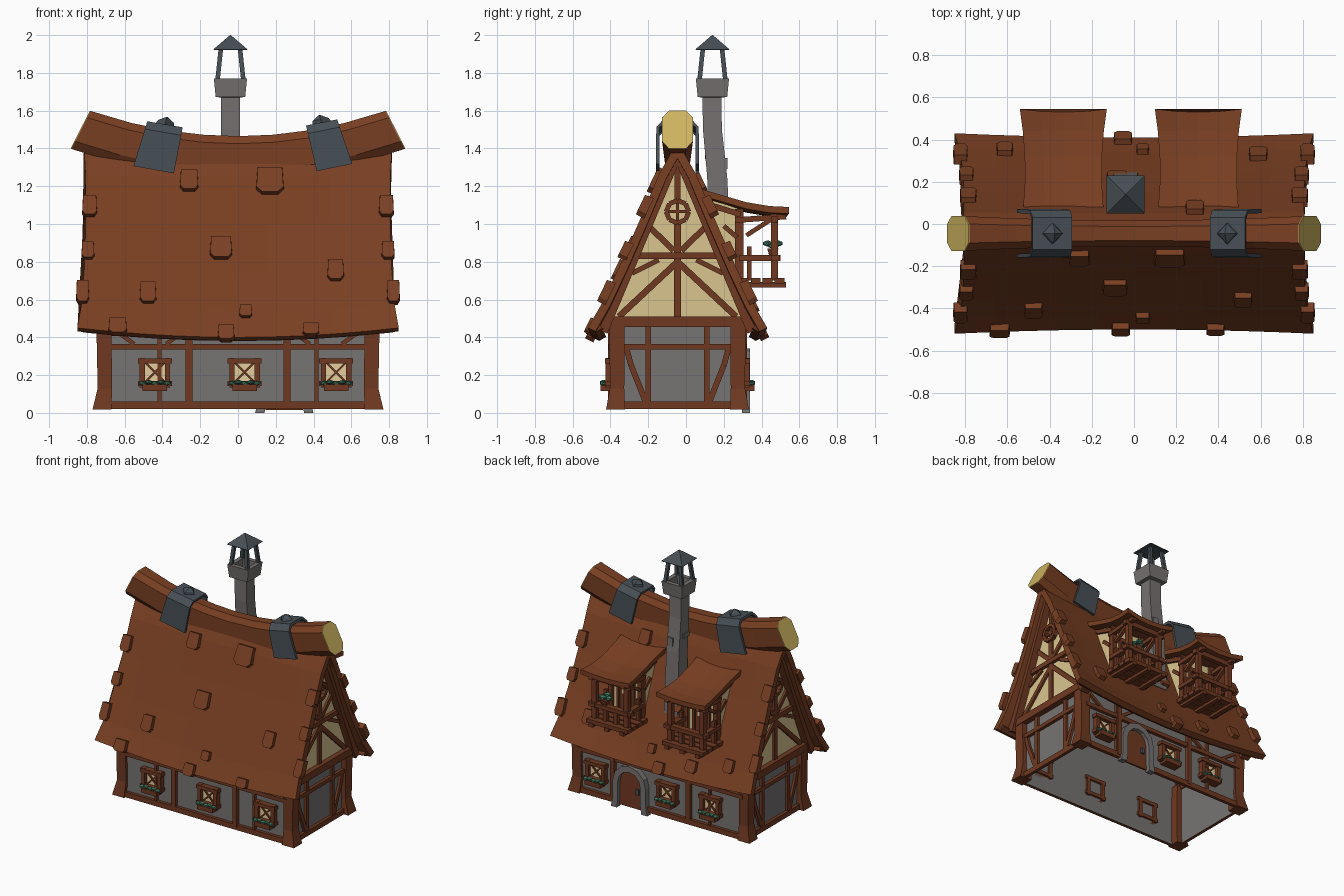
import bpy, bmesh, math
from mathutils import Vector as V, Matrix

if "Cube" in bpy.data.objects:
    bpy.data.objects.remove(bpy.data.objects["Cube"])

def lin(r, g, b):
    return [((c / 255 + 0.055) / 1.055) ** 2.4 for c in (r, g, b)] + [1]

MATS = {}
for n, c in {"roof brown": (121, 63, 34), "timber brown": (111, 57, 33), "wall grey": (119, 115, 115),
             "cream plaster": (218, 197, 143), "cut wood yellow": (206, 180, 96), "slate": (71, 79, 85),
             "chimney stone": (118, 113, 112), "leaf green": (60, 120, 94), "pane cream": (228, 206, 156)}.items():
    MATS[n] = bpy.data.materials.new(n)
    MATS[n].diffuse_color = lin(*c)
ROOF, TIM, WALL, CREAM, CUT, SLATE, STONE, LEAF, PANE = MATS
parts = {}
CY = -0.045          # house centre line in y

def part(name, mat):
    return parts.setdefault(name, (bmesh.new(), mat))[0]

def loft(name, mat, loops, caps=True):
    bm = part(name, mat)
    rows = [[bm.verts.new(p) for p in lp] for lp in loops]
    for a, b in zip(rows, rows[1:]):
        for i in range(len(a)):
            j = (i + 1) % len(a)
            bm.faces.new((a[i], a[j], b[j], b[i]))
    if caps:
        bm.faces.new(rows[0][::-1])
        bm.faces.new(rows[-1])

def square(cx, cy, z, h):
    return [V((cx + a * h, cy + b * h, z)) for a, b in ((-1, -1), (1, -1), (1, 1), (-1, 1))]

def box(name, mat, x0, x1, y0, y1, z0, z1):
    loft(name, mat, [[V((x0, y0, z)), V((x1, y0, z)), V((x1, y1, z)), V((x0, y1, z))] for z in (z0, z1)])

def blob(name, mat, p, r):
    bmesh.ops.create_icosphere(part(name, mat), subdivisions=1, radius=r,
                               matrix=Matrix.Translation(p) @ Matrix.Diagonal((1, 1, .6, 1)))

# plates, slabs and bars drawn on a wall: f maps (u, v, outward) to space
def plate(name, mat, f, poly, o0, o1):
    loft(name, mat, [[f(u, v, o) for u, v in poly] for o in (o0, o1)])

def slab(name, mat, f, u0, u1, v0, v1, o0, o1):
    plate(name, mat, f, [(u0, v0), (u1, v0), (u1, v1), (u0, v1)], o0, o1)

def bar(name, mat, f, p, q, w, o0=0.001, o1=0.02):
    p, q = V(p), V(q)
    d = (q - p).normalized() * w / 2
    s = V((-d.y, d.x))
    plate(name, mat, f, [p - s, q - s, q + s, p + s], o0, o1)

front = lambda u, v, o: V((u, -0.385 - o, v))
back = lambda u, v, o: V((u, 0.295 + o, v))
right = lambda u, v, o: V((0.71 + o, CY + u, v))
left = lambda u, v, o: V((-0.71 - o, CY + u, v))

# ground floor shell, open below
loft("wall_shell", WALL, [[V((-.71, -.385, z)), V((.71, -.385, z)), V((.71, .295, z)), V((-.71, .295, z))]
                          for z in (.02, .55)], caps=False)
# flared corner posts
for sx in (-1, 1):
    for sy in (-1, 1):
        loft("corner_posts", TIM, [square(sx * x, CY + sy * y, z, h) for x, y, z, h in
                                   ((.72, .328, .018, .05), (.705, .32, .13, .038), (.71, .32, .48, .04))])
# long wall timbers
for f in (front, back):
    n = "long_wall_timbers"
    for x0, x1 in ((-.7, .7),) if f == front else ((-.7, .11), (.38, .7)):
        slab(n, TIM, f, x0, x1, .02, .06, .001, .025)
    slab(n, TIM, f, -.7, .7, .335, .365, .001, .025)
    for x in (-.26, .26) if f == front else (-.24, .4):
        bar(n, TIM, f, (x, .04), (x, .5), .036, .001, .028)
    for s in (-1, 1):
        bar(n, TIM, f, (s * .415, .06), (s * .415, .5), .02)
        bar(n, TIM, f, (s * .26, .45), (s * .38, .365), .022)
        bar(n, TIM, f, (s * .67, .45), (s * .55, .365), .022)

# gable ends
for f in (right, left):
    n = "side_wall_timbers"
    for v0, v1 in ((.02, .06), (.335, .365)):
        slab(n, TIM, f, -.33, .33, v0, v1, .001, .025)
    for s in (-1, 1):
        bar(n, TIM, f, (s * .155, .05), (s * .155, .48), .03)
        arc = [(s * .17, .06), (s * .205, .15), (s * .245, .25), (s * .27, .34)]
        for p, q in zip(arc, arc[1:]):
            bar(n, TIM, f, p, q, .03)
    bm = part("gable_plaster", CREAM)
    bm.faces.new([bm.verts.new(f(u, v, .005)) for u, v in ((-.36, .47), (.36, .47), (0, 1.37))])
    n = "gable_timbers"
    slab(n, TIM, f, -.375, .375, .455, .51, -.01, .045)
    slab(n, TIM, f, -.24, .24, .815, .85, -.01, .03)
    bar(n, TIM, f, (0, .5), (0, 1.0), .036)
    bar(n, TIM, f, (0, 1.13), (0, 1.34), .03)
    for s in (-1, 1):
        bar(n, TIM, f, (s * .395, .43), (s * .005, 1.36), .052, -.01, .06)
        bar(n, TIM, f, (0, .80), (s * .31, .51), .034)
        bar(n, TIM, f, (s * .02, .86), (s * .165, 1.0), .032)
        bar(n, TIM, f, (s * .10, .81), (s * .24, .74), .026)
    ring = [(.06 * math.cos(i * math.pi / 4), 1.065 + .06 * math.sin(i * math.pi / 4)) for i in range(9)]
    for p, q in zip(ring, ring[1:]):
        bar("gable_wheels", TIM, f, p, q, .025, -.01, .035)
    bar("gable_wheels", TIM, f, (-.06, 1.065), (.06, 1.065), .016)
    bar("gable_wheels", TIM, f, (0, 1.0), (0, 1.13), .016)

# windows with lattice, flower box and leaves
def window(f, x):
    g = lambda u, v, o: f(x + u, .215 + v, o)
    for s in (-1, 1):
        bar("window_frames", TIM, g, (s * .067, -.08), (s * .067, .075), .028, -.015, .04)
        bar("window_frames", TIM, g, (-.09, s * .06), (.09, s * .06), .026, -.015, .045)
        bar("window_lattice", TIM, g, (-.05, -.05 * s), (.05, .05 * s), .011, .013, .024)
    slab("window_panes", PANE, g, -.055, .055, -.05, .05, .005, .014)
    slab("flower_boxes", TIM, g, -.065, .065, -.098, -.064, 0, .068)
    for i in range(5):
        blob("window_plants", LEAF, g(-.066 + .033 * i, -.058 + .006 * (i % 2), .052), .021)
for x in (-.44, .035, .52):
    window(front, x)
for x in (-.43, -.06, .54):
    window(back, x)

# arched back door
DX = .245
arch = [(-1.1, 0, 0), (-1, .06, 0), (-1, .2, 0)] + \
       [(-math.cos(a), .2, math.sin(a)) for a in [i * math.pi / 6 for i in range(1, 6)]] + \
       [(1, .2, 0), (1, .06, 0), (1.1, 0, 0)]
loft("door_arch", STONE, [[back(DX + c * r, z + s * r, o) for r, o in ((.095, .001), (.14, .001), (.14, .045), (.095, .045))]
                          for c, z, s in arch])
plate("door", TIM, back, [(DX + c * .1, z + s * .1) for c, z, s in arch[1:-1]] + [(DX + .1, .015), (DX - .1, .015)], .001, .015)
slab("door_handle", SLATE, back, DX - .07, DX - .045, .13, .17, .015, .03)

# main roof: curved slabs, eaves sagging in the middle
PROF = [(.01, 1.42), (.10, 1.26), (.20, 1.02), (.31, .77), (.40, .58), (.475, .45)]
def roof_pt(t, k, s, off):
    i = min(int(k), 4)
    a, b = V(PROF[i]), V(PROF[i + 1])
    d, z = a.lerp(b, k - i)
    v = k / 5
    sag = 1 - t * t
    return V((t * (.80 + .1 * (v - .4) ** 2 + .015 * v), CY + s * (d - .02 * sag * v + off * .91),
              z - .05 * sag * v + off * .41))
for s in (-1, 1):
    loft("main_roof", ROOF, [[roof_pt(t / 5, k, s, 0) for k in range(6)] + [roof_pt(t / 5, k, s, -.045) for k in range(5, -1, -1)]
                             for t in range(-5, 6)])
    loft("eave_beams", TIM, [[roof_pt(t / 4 * .97, 4.85, s, -.045) + V((0, s * a, b)) for a, b in
                              ((-.025, .0), (.012, -.022), (.024, .0), (-.01, .022))] for t in range(-4, 5)])

# raised roof shingles (side, x, z, width, height)
TILES = [(-1, -.26, 1.22, .1, .12), (-1, .17, 1.23, .15, .15), (-1, -.09, .87, .12, .13), (-1, .515, .755, .09, .12),
         (-1, -.47, .635, .09, .12), (-1, .04, .535, .07, .07), (-1, -.06, .42, .09, .09), (-1, -.61, .455, .1, .09),
         (-1, .37, .44, .09, .07), (1, -.05, .43, .09, .09), (1, -.6, .57, .08, .1), (1, .58, .62, .09, .11),
         (1, .04, .53, .06, .07), (1, -.08, .86, .1, .12), (1, .29, 1.22, .09, .11), (1, -.3, .5, .09, .09)]
for s in (-1, 1):
    for e in (-1, 1):
        TILES += [(s, e * .79, 1.09, .08, .12), (s, e * .795, .855, .07, .10), (s, e * .81, .64, .07, .13)]
for s, x, z, w, h in TILES:
    t = x / .81
    k = min((j / 20 for j in range(101)), key=lambda k: abs(roof_pt(t, k, s, 0).z - z))
    o = [(-.45, -.5), (.45, -.5), (.5, .3), (.3, .5), (-.3, .5), (-.5, .3)]
    down = V((0, s * .43, -.90))
    loft("roof_shingles", ROOF, [[roof_pt(t, k, s, off) + V((a * w * q, 0, 0)) + down * b * h * q for a, b in o]
                                 for off, q in ((-.02, 1), (.029, .95))])

# ridge log sunk into the roof mid-span, with cut ends, and slate saddles following its bend
def ridge(x, y, n, lift=0):
    m = .5 * x / .83
    l = math.hypot(1, m)
    return V((x - n * m / l, CY + y, 1.355 + lift + .145 * (x / .83) ** 2 + n / l))
OCT = [(-.045, -.115), (.045, -.115), (.082, -.07), (.082, .07), (.045, .11), (-.045, .11), (-.082, .07), (-.082, -.07)]
loft("ridge_log", ROOF, [[ridge(x, y * (.75 + .36 * x * x), n) for y, n in OCT]
                         for x in (-.83, -.6, -.4, -.2, 0, .2, .4, .6, .83)], caps=False)
for x in (-.83, .83):
    loft("ridge_log_ends", CUT, [[ridge(x + e, y, n) for y, n in OCT] for e in ((-.004, 0) if x < 0 else (0, .004))])
U = [(-.115, -.13), (-.112, .075), (-.075, .118), (.075, .118), (.112, .075), (.115, -.13)]
for x, h in ((-.415, .1), (.475, .088)):
    sec = U + [(y * .84, min(n, .10)) for y, n in U[::-1]]
    loft("ridge_saddles", SLATE, [[ridge(x + e, y, n, .02) for y, n in sec] for e in (-h, h)])
    loft("saddle_studs", SLATE, [[ridge(x + a * q, b * q, n, .02) for a, b in ((-1, 0), (0, -1), (1, 0), (0, 1))]
                                 for q, n in ((.055, .112), (.045, .136), (.004, .16))])

# chimney with hollow cap and slate hat
CX = -.04
loft("chimney", STONE, [square(CX, y, z, h) for y, z, h in
                        ((.185, .78, .058), (.165, 1.25, .053), (.14, 1.5, .05), (.137, 1.67, .05), (.14, 1.672, .078),
                         (.14, 1.77, .088), (.14, 1.77, .055), (.14, 1.70, .05))])
box("chimney_bricks", STONE, CX - .06, CX - .01, .1, .17, 1.345, 1.38)
box("chimney_bricks", STONE, CX, CX + .045, .19, .22, 1.29, 1.35)
for a in (-1, 1):
    for b in (-1, 1):
        loft("hat_posts", SLATE, [square(CX + a * q, .14 + b * q, z, .012) for q, z in ((.068, 1.765), (.05, 1.935))])
loft("chimney_hat", SLATE, [square(CX, .14, z, h) for z, h in ((1.92, .085), (1.925, .09), (2.0, .002))])

# two dormers with balconies on the back slope
def dormer(cx):
    f = lambda u, v, o: V((cx + u, .28 + o, v))
    rows = []
    for y, z, h in ((.08, 1.165, .19), (.2, 1.13, .182), (.32, 1.095, .183), (.44, 1.075, .192), (.545, 1.07, .206)):
        top = [V((cx + a * h, y - .015 * (1 - a * a) * (y > .5), z + .02 * a * a)) for a in (-1, -.5, 0, .5, 1)]
        rows.append(top + [p - V((0, 0, .035)) for p in top[::-1]])
    loft("dormer_roofs", ROOF, rows)
    loft("dormer_walls", CREAM, [[V((cx - .13, y, z0)), V((cx + .13, y, z0)), V((cx + .13, y, z1)), V((cx - .13, y, z1))]
                                 for y, z0, z1 in ((.1, .9, 1.14), (.28, .69, 1.08))])
    n = "dormer_timbers"
    slab("dormer_doors", TIM, f, -.05, .05, .7, .97, -.01, .012)
    slab("dormer_door_panes", PANE, f, -.03, .03, .86, .94, .01, .016)
    slab(n, TIM, f, -.14, .14, .98, 1.01, -.01, .02)
    b = "balcony_frames"
    for s in (-1, 1):
        x = cx + s * .13
        side = lambda u, v, o: V((x + s * o, u, v))
        bar(n, TIM, f, (s * .125, .68), (s * .125, 1.08), .034, -.02, .025)
        bar(n, TIM, f, (s * .065, .7), (s * .065, .98), .02)
        bar(n, TIM, side, (.13, 1.10), (.29, 1.05), .03)
        bar(n, TIM, side, (.2, .99), (.27, .93), .025)
        # balcony posts, braces and side rails
        bar(b, TIM, side, (.468, .7), (.468, 1.07), .036, -.012, .024)
        bar(b, TIM, side, (.26, 1.02), (.53, 1.04), .03, -.012, .02)
        bar(b, TIM, side, (.32, .94), (.46, 1.03), .024, -.01, .014)
        bar(b, TIM, side, (.28, .82), (.50, .82), .03, -.01, .03)
        bar(b, TIM, side, (.335, .7), (.335, .88), .022, -.005, .02)
        bar(b, TIM, f, (s * .045, .7), (s * .045, .82), .03, .175, .205)
    slab(b, TIM, f, -.175, .175, 1.005, 1.04, .17, .205)
    slab(b, TIM, f, -.18, .18, .805, .835, .17, .215)
    for i in range(4):
        slab("balcony_floors", TIM, f, -.175, .175, .685, .715, .063 * i, .052 + .063 * i)
    for u in (-.13, 0, .13):
        slab("balcony_joists", TIM, f, u - .018, u + .018, .665, .692, -.04, .25)
for cx in (-.335, .305):
    dormer(cx)
# flower pot on one balcony rail
loft("flower_pot", TIM, [square(.36, .46, z, h) for z, h in ((.835, .02), (.87, .03))])
for i in range(4):
    blob("pot_plant", LEAF, V((.36 + .028 * math.cos(i * 1.57), .46 + .028 * math.sin(i * 1.57), .885 + .012 * (i % 2))), .028)

# turn the parts into objects
for name, (bm, mat) in parts.items():
    bmesh.ops.recalc_face_normals(bm, faces=bm.faces[:])
    me = bpy.data.meshes.new(name)
    bm.to_mesh(me)
    bm.free()
    me.materials.append(MATS[mat])
    bpy.context.collection.objects.link(bpy.data.objects.new(name, me))

for m in bpy.data.materials:
    if m.users and not m.is_grease_pencil:
        m.use_nodes = True
        m.node_tree.nodes["Principled BSDF"].inputs["Base Color"].default_value = m.diffuse_color
